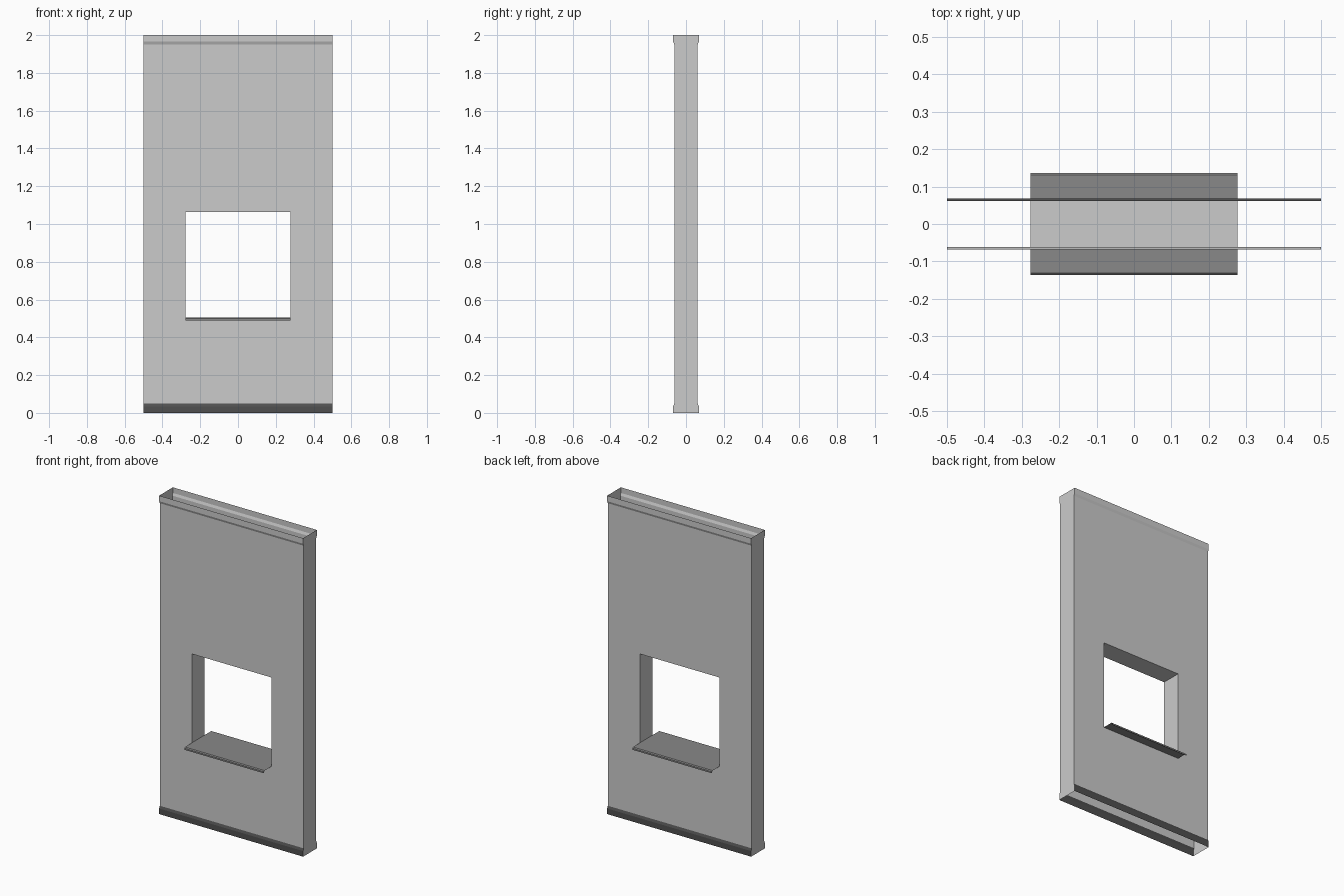
import bpy

if "Cube" in bpy.data.objects:
    bpy.data.objects.remove(bpy.data.objects["Cube"])

HALF_W, HEIGHT = 0.5, 2.0
WALL_Y, TRIM_Y = 0.062, 0.068
TRIM_H, TRIM_FLAT = 0.05, 0.035
WIN_X, WIN_Z0, WIN_Z1 = 0.277, 0.505, 1.063
SILL_Y = 0.137


def grey(name, v):
    mat = bpy.data.materials.new(name)
    mat.diffuse_color = (v, v, v, 1)
    mat.use_nodes = True
    mat.node_tree.nodes["Principled BSDF"].inputs["Base Color"].default_value = mat.diffuse_color
    return mat


def make(name, verts, faces, mat=None):
    mesh = bpy.data.meshes.new(name)
    mesh.from_pydata(verts, [], faces)
    mesh.update()
    obj = bpy.data.objects.new(name, mesh)
    bpy.context.collection.objects.link(obj)
    if mat:
        mesh.materials.append(mat)
    return obj


def sweep_x(name, profile, half, mat=None):
    """Sheet made by stretching a (y, z) profile along x."""
    n = len(profile)
    verts = [(x, y, z) for x in (-half, half) for y, z in profile]
    faces = [(i, n + i, n + i + 1, i + 1) for i in range(n - 1)]
    return make(name, verts, faces, mat)


dark = grey("dark_grey", 0.08)
mid = grey("mid_grey", 0.25)

# Outline of one side of the wall, bottom to top
side = [(TRIM_Y, 0), (TRIM_Y, TRIM_FLAT), (WALL_Y, TRIM_H),
        (WALL_Y, HEIGHT - TRIM_H), (TRIM_Y, HEIGHT - TRIM_FLAT), (TRIM_Y, HEIGHT)]

xs = [-HALF_W, -WIN_X, WIN_X, HALF_W]
zs = [TRIM_H, WIN_Z0, WIN_Z1, HEIGHT - TRIM_H]
for label, s in (("front", -1), ("back", 1)):
    # Wall panel: 3x3 grid without its centre cell
    verts = [(x, s * WALL_Y, z) for z in zs for x in xs]
    faces = [(r * 4 + c, r * 4 + c + 1, r * 4 + c + 5, r * 4 + c + 4)
             for r in range(3) for c in range(3) if (r, c) != (1, 1)]
    if s > 0:
        faces = [f[::-1] for f in faces]
    make(label + "_wall", verts, faces)

    # Flared trims along bottom and top
    pts = [(s * y, z) for y, z in side]
    for part, prof, mat in (("baseboard", pts[:3], dark), ("top_trim", pts[3:], None)):
        sweep_x(f"{label}_{part}", prof if s < 0 else prof[::-1], HALF_W, mat)

# End panels follow the full wall outline; top and bottom stay open
loop = side + [(-y, z) for y, z in reversed(side)]
for label, s in (("left", -1), ("right", 1)):
    face = tuple(range(len(loop)))
    make(label + "_end", [(s * HALF_W, y, z) for y, z in loop],
         [face if s > 0 else face[::-1]])
    # Window jambs face into the opening
    jamb = [(s * WIN_X, y, z) for y, z in ((-WALL_Y, WIN_Z0), (WALL_Y, WIN_Z0),
                                          (WALL_Y, WIN_Z1), (-WALL_Y, WIN_Z1))]
    make(label + "_jamb", jamb, [(0, 1, 2, 3) if s < 0 else (3, 2, 1, 0)])

# Underside of the window head
sweep_x("window_head", [(WALL_Y, WIN_Z1), (-WALL_Y, WIN_Z1)], WIN_X)

# Counter sill with turned-down lips on both sides
lip = [(-SILL_Y, 0.49), (-SILL_Y, 0.5), (-SILL_Y + 0.006, WIN_Z0)]
sweep_x("sill", lip + [(-y, z) for y, z in reversed(lip)], WIN_X, mid)
